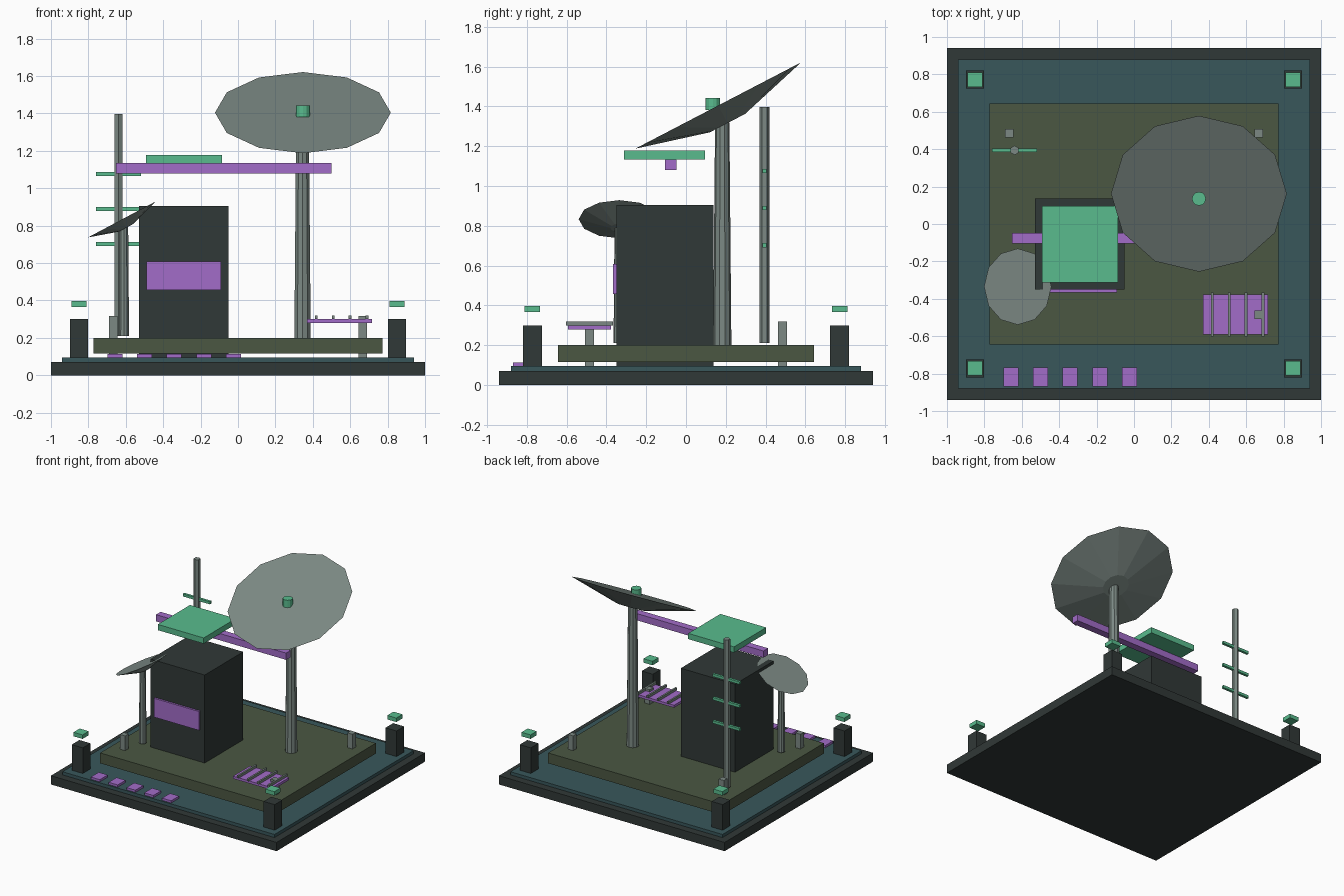
import bpy
from math import radians

if "Cube" in bpy.data.objects:
    bpy.data.objects.remove(bpy.data.objects["Cube"])


def material(name, r, g, b):
    m = bpy.data.materials.new(name)
    m.diffuse_color = (r, g, b, 1)
    m.use_nodes = True
    m.node_tree.nodes["Principled BSDF"].inputs["Base Color"].default_value = m.diffuse_color
    return m


DARK = material("dark_metal", 0.030, 0.040, 0.038)
TEAL = material("teal_deck", 0.040, 0.095, 0.105)
OLIVE = material("olive_pad", 0.070, 0.095, 0.055)
GREY = material("grey_metal", 0.20, 0.25, 0.23)
PURPLE = material("purple_panel", 0.36, 0.15, 0.58)
GREEN = material("green_light", 0.10, 0.50, 0.27)


def box(name, x, y, z, mat):
    """Box from (min, max) ranges on each axis."""
    bpy.ops.mesh.primitive_cube_add(size=1, location=[sum(r) / 2 for r in (x, y, z)])
    ob = bpy.context.object
    ob.name = name
    ob.scale = [r[1] - r[0] for r in (x, y, z)]
    bpy.ops.object.transform_apply(location=False, rotation=False, scale=True)
    ob.data.materials.append(mat)
    return ob


def around(c, size):
    return (c - size / 2, c + size / 2)


def cone(name, loc, r1, r2, depth, sides, mat, rot=(0, 0, 0)):
    bpy.ops.mesh.primitive_cone_add(vertices=sides, radius1=r1, radius2=r2,
                                    depth=depth, location=loc, rotation=rot)
    ob = bpy.context.object
    ob.name = name
    ob.data.materials.append(mat)
    return ob


def mast(name, x, y, z, r1, r2, sides):
    return cone(name, (x, y, sum(z) / 2), r1, r2, z[1] - z[0], sides, GREY)


# Stepped base
box("base_slab", (-1, 1), (-0.94, 0.94), (0, 0.07), DARK)
box("deck", (-0.94, 0.94), (-0.88, 0.88), (0.07, 0.095), TEAL)
box("raised_pad", (-0.772, 0.772), (-0.643, 0.643), (0.117, 0.2), OLIVE)

# Corner bollards with floating lamps, and pad support posts
for sx in (-1, 1):
    for sy in (-1, 1):
        x, y = 0.85 * sx, 0.772 * sy
        box("corner_bollard", around(x, 0.098), around(y, 0.096), (0.093, 0.3), DARK)
        box("bollard_lamp", around(x, 0.08), around(y, 0.078), (0.366, 0.398), GREEN)
        box("pad_post", around(0.668 * sx, 0.045), around(0.485 * sy, 0.045),
            (0.093, 0.318), GREY)

# Main equipment block with its front panel
box("equipment_block", (-0.53, -0.05), (-0.35, 0.137), (0.093, 0.905), DARK)
box("front_panel", (-0.49, -0.09), (-0.366, -0.35), (0.457, 0.608), PURPLE)

# Overhead beam and roof plate
box("overhead_beam", (-0.653, 0.5), (-0.105, -0.047), (1.08, 1.134), PURPLE)
box("roof_plate", (-0.492, -0.086), (-0.312, 0.095), (1.132, 1.178), GREEN)

# Large dish tilted to the front
mast("large_mast", 0.345, 0.182, (0.2, 1.32), 0.046, 0.036, 10)
cone("large_dish", (0.347, 0.185, 1.36), 0.1, 0.47, 0.1, 12, GREY,
     (radians(27.5), 0, 0))
cone("dish_feed", (0.347, 0.135, 1.412), 0.037, 0.037, 0.06, 12, GREEN)

# Small dish tilted to the left
mast("small_mast", -0.61, -0.335, (0.21, 0.8), 0.029, 0.024, 10)
cone("small_dish", (-0.61, -0.335, 0.811), 0.045, 0.204, 0.05, 12, GREY,
     (0, radians(-28), 0))

# Aerial with cross rungs
mast("aerial_pole", -0.638, 0.394, (0.21, 1.397), 0.025, 0.025, 6)
for z in (0.702, 0.889, 1.076):
    box("aerial_rung", (-0.758, -0.518), around(0.394, 0.02), around(z, 0.021), GREEN)

# Ribbed panel at the right front
box("ribbed_panel", (0.37, 0.717), (-0.592, -0.376), (0.28, 0.3), PURPLE)
for i in range(4):
    box("panel_rib", around(0.418 + 0.0905 * i, 0.014), (-0.602, -0.367),
        (0.3, 0.32), GREY)

# Row of deck tiles along the front
for i in range(5):
    box("deck_tile", around(-0.657 + 0.158 * i, 0.08), around(-0.818, 0.1),
        (0.093, 0.113), PURPLE)
